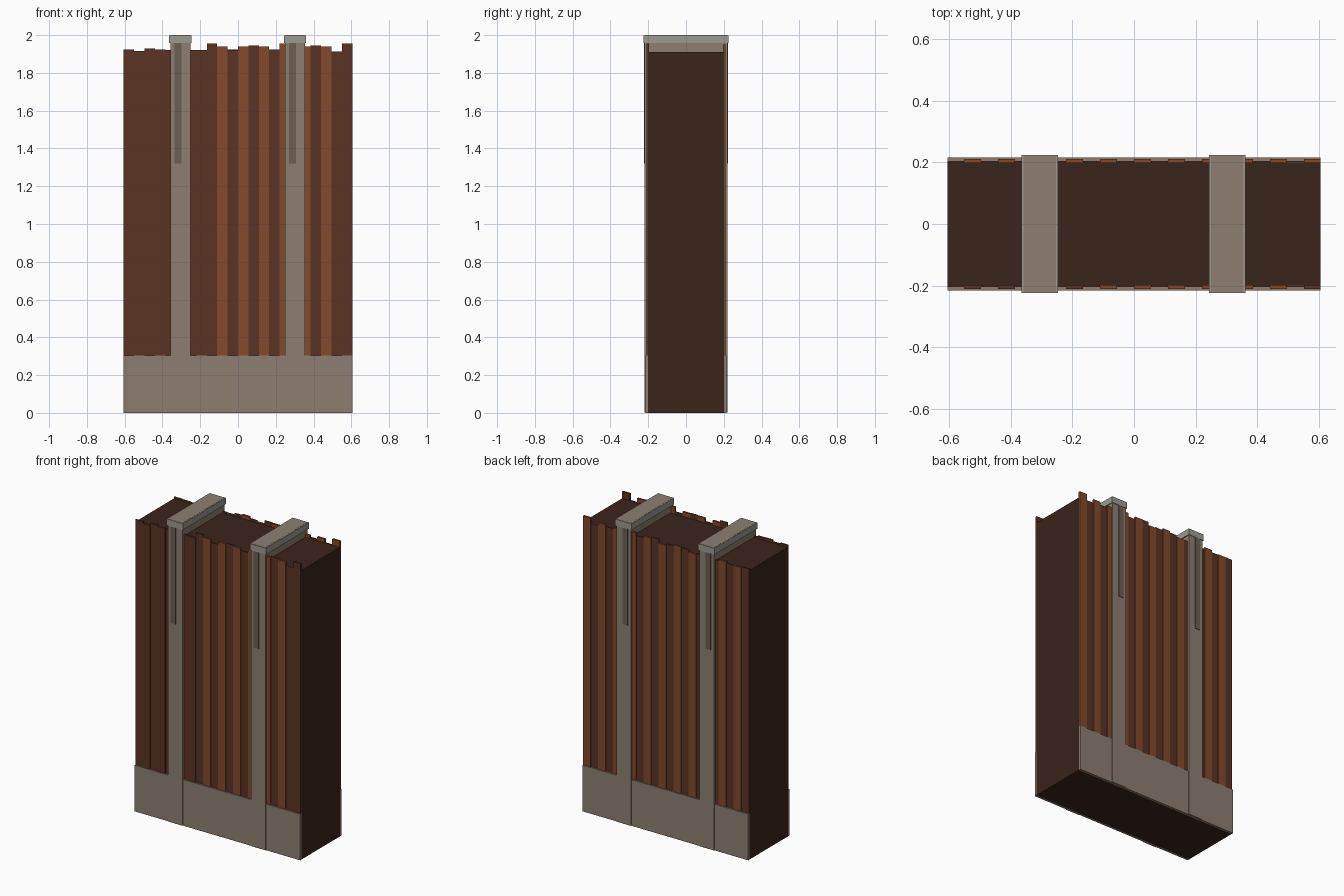
import bpy
import bmesh
from mathutils import Matrix, Vector

if "Cube" in bpy.data.objects:
    bpy.data.objects.remove(bpy.data.objects["Cube"])


def material(name, rgb):
    m = bpy.data.materials.new(name)
    m.diffuse_color = [(c / 255) ** 2.2 for c in rgb] + [1]
    m.use_nodes = True
    m.node_tree.nodes["Principled BSDF"].inputs["Base Color"].default_value = m.diffuse_color
    return m


CORE = material("dark_wood", (60, 41, 33))
DARK = material("brown_wood", (92, 55, 41))
LIGHT = material("red_wood", (128, 75, 47))
STONE = material("stone", (140, 126, 112))
GROOVE = material("dark_stone", (107, 95, 82))
CAP = material("pale_stone", (155, 154, 144))


def boxes(name, extents, mat):
    """One object made of boxes given as (x0, x1, y0, y1, z0, z1)."""
    bm = bmesh.new()
    for x0, x1, y0, y1, z0, z1 in extents:
        centre = Vector((x0 + x1, y0 + y1, z0 + z1)) / 2
        size = Matrix.Diagonal((x1 - x0, y1 - y0, z1 - z0, 1))
        bmesh.ops.create_cube(bm, size=1, matrix=Matrix.Translation(centre) @ size)
    mesh = bpy.data.meshes.new(name)
    bm.to_mesh(mesh)
    bm.free()
    mesh.materials.append(mat)
    ob = bpy.data.objects.new(name, mesh)
    bpy.context.collection.objects.link(ob)
    return ob


def side(s, inner, outer):
    return tuple(sorted((s * inner, s * outer)))


HALF = 0.605
N = 22
W = 2 * HALF / N

# Solid wall core
boxes("wall_core", [(-HALF, HALF, -0.2, 0.2, 0, 1.91)], CORE)

# Uneven vertical planks on both faces
front_tops = [1.925, 1.915, 1.93, 1.925, 1.92, 1.93, 1.92, 1.92, 1.955, 1.94, 1.92,
              1.94, 1.945, 1.94, 1.925, 1.955, 1.93, 1.94, 1.945, 1.94, 1.912, 1.955]
back_tops = [1.92, 1.915, 1.915, 1.925, 1.915, 1.93, 1.92, 1.915, 1.93, 1.935, 1.925,
             1.915, 1.94, 1.935, 1.92, 1.94, 1.92, 1.93, 1.92, 1.935, 1.912, 1.95]
for label, s, tops in (("front", -1, front_tops), ("back", 1, back_tops)):
    dark, light = [], []
    for i, top in enumerate(tops):
        x = -HALF + i * W
        raised = i % 2 == 1
        y = side(s, 0.197, 0.21 if raised else 0.204)
        red = raised and (s > 0 or 9 <= i <= 19)
        (light if red else dark).append((x, x + W, *y, 0.3, top))
    boxes(label + "_dark_planks", dark, DARK)
    boxes(label + "_red_planks", light, LIGHT)
    # Stone plinth
    boxes(label + "_plinth", [(-HALF, HALF, *side(s, 0.2, 0.215), 0, 0.305)], STONE)

# Stone pillars with caps and dark inset strips
for label, x in (("left", -0.305), ("right", 0.302)):
    boxes(label + "_pillar", [(x - 0.053, x + 0.053, -0.22, 0.22, 0.001, 2.0)], STONE)
    boxes(label + "_cap", [(x - 0.059, x + 0.059, -0.224, 0.224, 1.957, 1.999)], CAP)
    strips = [(x - 0.031, x + 0.006, *side(s, 0.21, 0.2235), 1.32, 1.97) for s in (-1, 1)]
    boxes(label + "_pillar_strips", strips, GROOVE)
